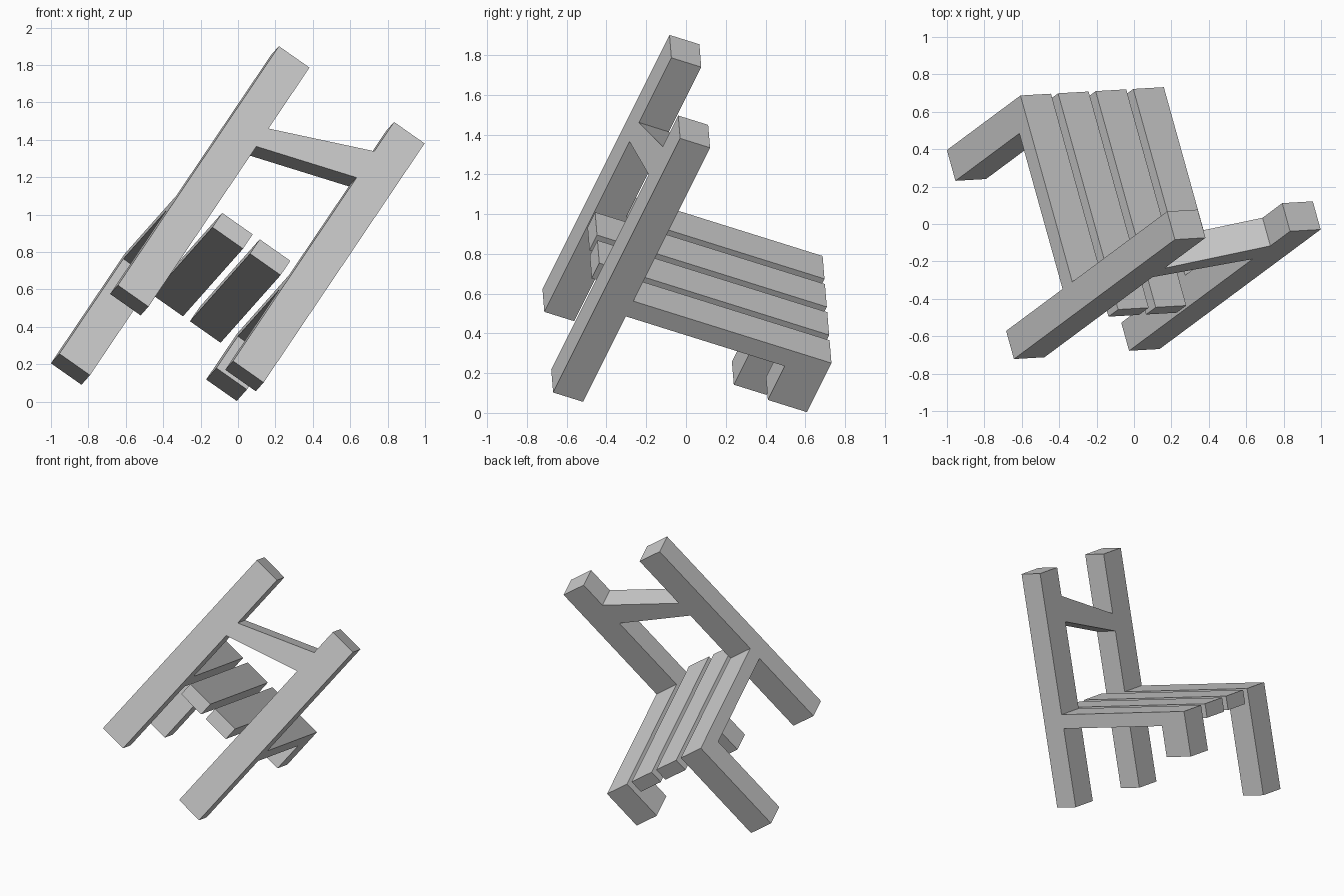
import bpy, bmesh
from mathutils import Vector, Matrix

if "Cube" in bpy.data.objects:
    bpy.data.objects.remove(bpy.data.objects["Cube"])

# Frame of the fallen chair: X across, Y from back to front, Z along the legs
up = Vector((0.516, 0.383, 0.766)).normalized()
depth = Vector((-0.258, 0.922, -0.291))
depth = (depth - up * depth.dot(up)).normalized()
across = depth.cross(up)
tilt = Matrix((across, depth, up)).transposed().to_4x4()
tilt.translation = (-0.642, -0.722, 0.623)


def part(name, x, y, z_left, z_right=None):
    """Box in chair space; the right end may have its own height range."""
    z_right = z_right or z_left
    bm = bmesh.new()
    bmesh.ops.create_cube(bm, size=1)
    for v in bm.verts:
        right, front, top = (int(c > 0) for c in v.co)
        z = (z_right if right else z_left)[top]
        v.co = tilt @ Vector((x[right], y[front], z))
    mesh = bpy.data.meshes.new(name)
    bm.to_mesh(mesh)
    bm.free()
    obj = bpy.data.objects.new(name, mesh)
    bpy.context.collection.objects.link(obj)
    return obj


W, PITCH, BACK, FRONT = 0.2, 0.246, 0.163, 1.243
SEAT = (0.585, 0.685)
RIGHT = (3 * PITCH, 3 * PITCH + W)

# Tall back posts
part("back_post_left", (0, W), (0, BACK), (0, 1.668))
part("back_post_right", RIGHT, (0, BACK), (0.024, 1.692))

# Front legs, the right one broken short
part("front_leg_left", (0, W), (1.065, FRONT), (-0.077, SEAT[0]))
part("front_leg_right", RIGHT, (1.03, FRONT), (0.363, SEAT[0]))

# Seat slats: outer ones butt against the posts, inner ones run between them
for i in range(4):
    start = BACK if i in (0, 3) else -0.01
    part(f"seat_slat_{i + 1}", (i * PITCH, i * PITCH + W), (start, FRONT), SEAT)

# Crooked back rail
part("back_rail", (W, RIGHT[0]), (0, BACK), (1.118, 1.243), (1.304, 1.488))
